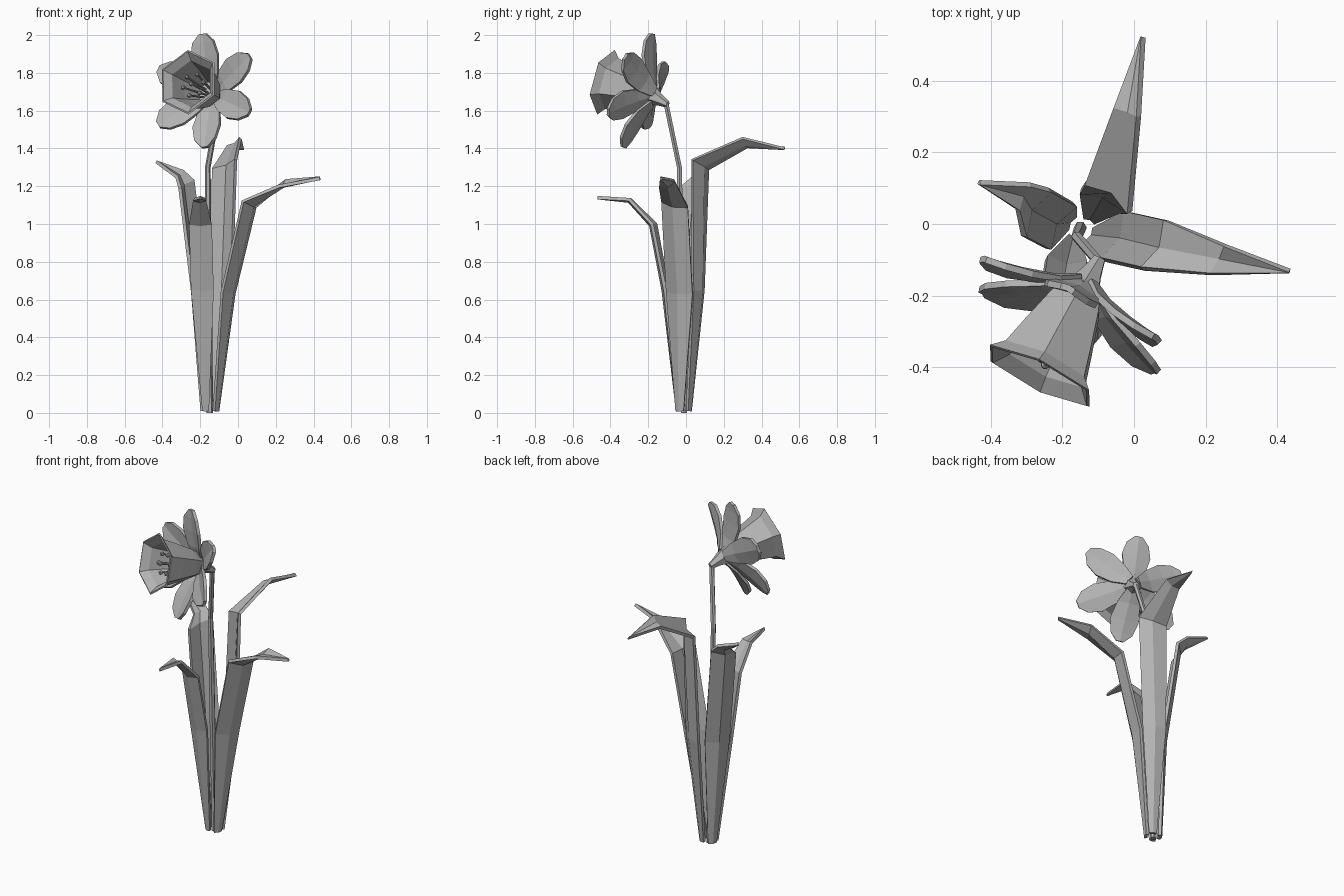
import bpy, bmesh, math
from mathutils import Vector as V

if "Cube" in bpy.data.objects:
    bpy.data.objects.remove(bpy.data.objects["Cube"])

grey = bpy.data.materials.new("plain grey")
grey.diffuse_color = (0.45, 0.45, 0.45, 1)
grey.use_nodes = True
grey.node_tree.nodes["Principled BSDF"].inputs["Base Color"].default_value = grey.diffuse_color


def finish(name, bm, thick=0):
    bmesh.ops.recalc_face_normals(bm, faces=bm.faces)
    me = bpy.data.meshes.new(name)
    bm.to_mesh(me)
    bm.free()
    me.materials.append(grey)
    ob = bpy.data.objects.new(name, me)
    bpy.context.collection.objects.link(ob)
    if thick:
        m = ob.modifiers.new("thickness", 'SOLIDIFY')
        m.thickness = thick
        m.offset = 0
    return ob


def loft(bm, rings, closed=True, caps=True):
    rows = [[bm.verts.new(p) for p in r] for r in rings]
    n = len(rows[0])
    for a, b in zip(rows, rows[1:]):
        for i in range(n if closed else n - 1):
            j = (i + 1) % n
            bm.faces.new((a[i], a[j], b[j], b[i]))
    if closed and caps:
        bm.faces.new(rows[0])
        bm.faces.new(rows[-1])


def ring(c, u, v, r, n, phase=0):
    return [c + r * (u * math.cos(phase + k * math.tau / n) + v * math.sin(phase + k * math.tau / n))
            for k in range(n)]


# flower frame: centre, facing axis, "up" and "right" within the flower plane
P = V((-.14, -.175, 1.685))
A = V((-.43, -.87, .23)).normalized()
U = V((.0, .086, .292))
U = (U - A * U.dot(A)).normalized()
W = U.cross(A)

# stem
bm = bmesh.new()
path = [(-.15, -.01, 0), (-.155, -.025, .7), (-.16, -.035, 1.3), (-.1, -.105, 1.635)]
loft(bm, [ring(V(p), V((1, 0, 0)), V((0, 1, 0)), r, 6) for p, r in zip(path, (.018, .017, .015, .015))])
finish("stem", bm)

# swollen base behind the petals
bm = bmesh.new()
S = V(path[-1])
loft(bm, [ring(S - A * .01, U, W, .018, 6), ring(S.lerp(P, .45), U, W, .032, 6),
          ring(P + A * .02, U, W, .06, 6)])
finish("flower_base", bm)

# six petals, every second one set slightly back: (radius, forward, half width)
outline = [(.03, .0, .03), (.10, .045, .062), (.19, .08, .08), (.265, .098, .062), (.31, .1, .02)]
for k in range(6):
    a = k * math.pi / 3
    d = U * math.cos(a) + W * math.sin(a)
    s = W * math.cos(a) - U * math.sin(a)
    back = .012 * (k % 2)
    rows = []
    for r, f, w in outline:
        c = P + d * r + A * (f - back)
        rows.append([c - s * w, c - A * w * .18, c + s * w])
    bm = bmesh.new()
    loft(bm, rows, closed=False)
    finish("petal_%d" % (k + 1), bm, .018)

# hexagonal trumpet with flared lip: (radius, forward), outside then inside
bm = bmesh.new()
prof = [(.06, .0), (.085, .06), (.115, .16), (.14, .25), (.177, .285),
        (.168, .288), (.128, .25), (.10, .15), (.06, .04)]
loft(bm, [ring(P + A * f, U, W, r, 6) for r, f in prof])
finish("trumpet", bm)

# stamens around a central pistil
for k in range(7):
    a = k * math.pi / 3 + .4
    d = (U * math.cos(a) + W * math.sin(a)) if k < 6 else V((0, 0, 0))
    end = P + A * (.225 if k < 6 else .25) + d * .06
    bm = bmesh.new()
    loft(bm, [ring(P + A * .03 + d * .025, U, W, .006, 5), ring(end, U, W, .005, 5)])
    blob = bmesh.ops.create_icosphere(bm, subdivisions=1, radius=.014)
    bmesh.ops.translate(bm, verts=blob["verts"], vec=end)
    finish("stamen_%d" % (k + 1) if k < 6 else "pistil", bm)

# leaves: left and right edge points from root to tip
leaves = {
    "right_leaf": [((-.128, -.05, .01), (-.108, -.012, .01)), ((-.085, -.1, .64), (-.022, .035, .63)),
                   ((.025, -.125, 1.12), (.09, .01, 1.09)), ((.215, -.14, 1.2), (.255, -.06, 1.23)),
                   ((.432, -.137, 1.24), (.435, -.13, 1.245))],
    "back_leaf": [((-.14, .022, .01), (-.105, .005, .01)), ((-.15, .09, .65), (-.035, .035, .65)),
                  ((-.135, .115, 1.29), (-.012, .032, 1.34)), ((-.055, .325, 1.41), (.013, .3, 1.455)),
                  ((.02, .523, 1.4), (.026, .522, 1.4))],
    "left_leaf": [((-.19, -.015, .01), (-.165, .025, .01)), ((-.24, -.07, .64), (-.165, .055, .64)),
                  ((-.307, -.035, 1.19), (-.235, .095, 1.23)), ((-.325, .04, 1.25), (-.29, .11, 1.28)),
                  ((-.433, .11, 1.33), (-.43, .116, 1.33))],
    "front_leaf": [((-.185, -.035, .01), (-.155, -.045, .01)), ((-.245, -.095, .65), (-.13, -.11, .65)),
                   ((-.255, -.16, 1.0), (-.14, -.18, 1.0)), ((-.235, -.295, 1.13), (-.17, -.3, 1.13)),
                   ((-.203, -.468, 1.14), (-.197, -.468, 1.14))],
}
for name, secs in leaves.items():
    secs = [(V(l), V(r)) for l, r in secs]
    mids = [(l + r) / 2 for l, r in secs]
    out = (mids[-1] - mids[0])
    out.z = 0
    out = out.normalized() - V((0, 0, 1))
    rows = []
    for i, (l, r) in enumerate(secs):
        t = mids[min(i + 1, 4)] - mids[max(i - 1, 0)]
        n = (r - l).cross(t).normalized()
        if n.dot(out) < 0:
            n = -n
        # shallow keel along the middle
        rows.append([l, mids[i] + n * (r - l).length * .16, r])
    bm = bmesh.new()
    loft(bm, rows, closed=False)
    finish(name, bm, .018)
